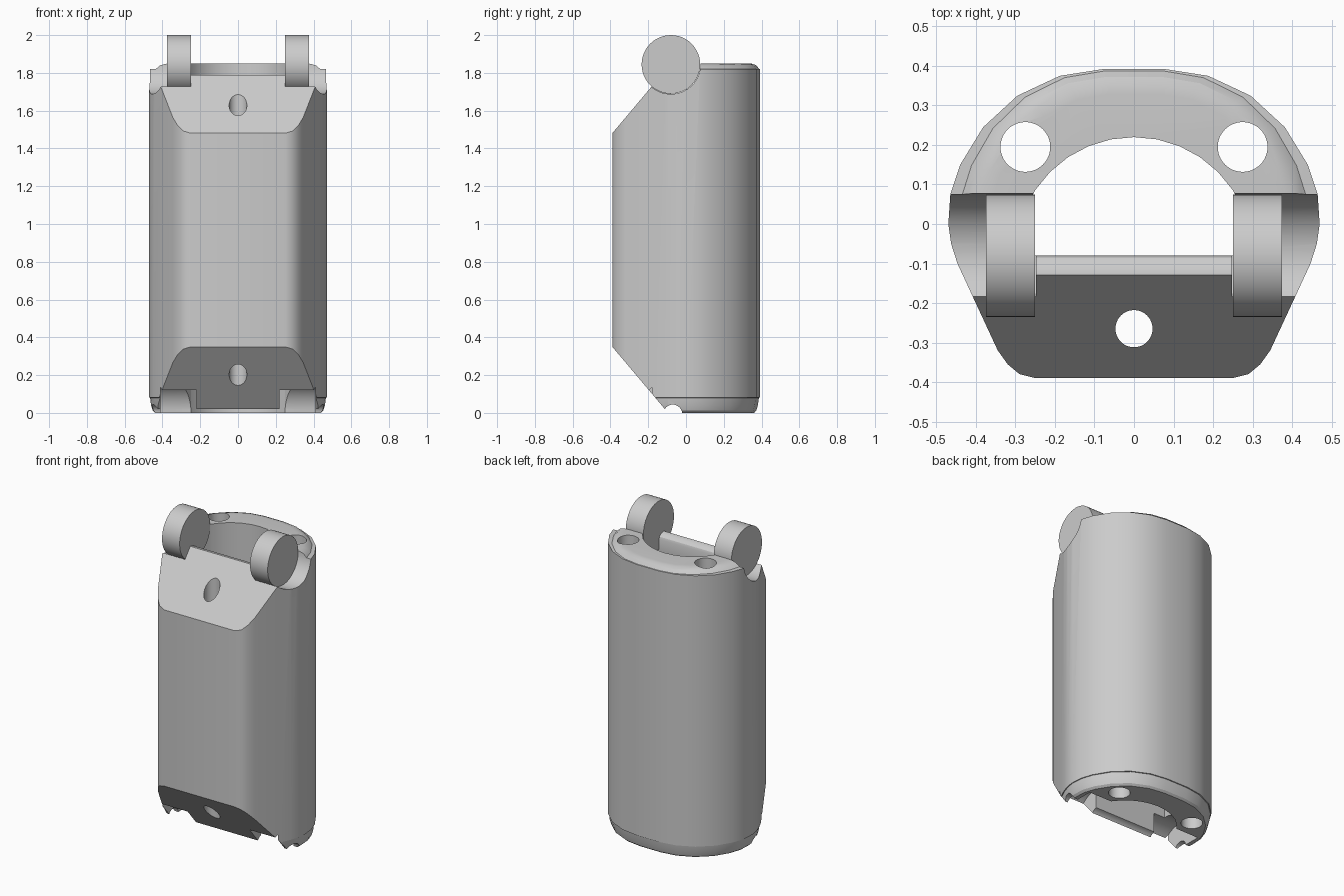
import bpy, bmesh, math

cube = bpy.data.objects.get("Cube")
if cube:
    bpy.data.objects.remove(cube, do_unlink=True)

grey = bpy.data.materials.new("plain grey")
grey.use_nodes = True
grey.diffuse_color = (0.6, 0.6, 0.6, 1)
grey.node_tree.nodes["Principled BSDF"].inputs["Base Color"].default_value = (0.6, 0.6, 0.6, 1)


def loft(name, rings):
    """Skin a stack of equal rings and cap both ends."""
    bm = bmesh.new()
    loops = [[bm.verts.new(p) for p in ring] for ring in rings]
    n = len(loops[0])
    for a, b in zip(loops, loops[1:]):
        for i in range(n):
            j = (i + 1) % n
            bm.faces.new((a[i], a[j], b[j], b[i]))
    bm.faces.new(loops[0][::-1])
    bm.faces.new(loops[-1])
    bmesh.ops.recalc_face_normals(bm, faces=bm.faces)
    mesh = bpy.data.meshes.new(name)
    bm.to_mesh(mesh)
    bm.free()
    mesh.materials.append(grey)
    obj = bpy.data.objects.new(name, mesh)
    bpy.context.collection.objects.link(obj)
    return obj


def prism_x(name, pts, lo, hi):
    return loft(name, [[(x, y, z) for y, z in pts] for x in (lo, hi)])


def prism_z(name, pts, lo, hi):
    return loft(name, [[(x, y, z) for x, y in pts] for z in (lo, hi)])


def circle(cx, cy, r, n=48, turn=2 * math.pi):
    return [(cx + r * math.cos(turn * i / n), cy + r * math.sin(turn * i / n)) for i in range(n)]


def smooth(obj):
    bpy.ops.object.select_all(action='DESELECT')
    obj.select_set(True)
    bpy.context.view_layer.objects.active = obj
    bpy.ops.object.shade_smooth_by_angle(angle=math.radians(28))


def cut(body, cutter):
    mod = body.modifiers.new("cut", 'BOOLEAN')
    mod.operation = 'DIFFERENCE'
    mod.solver = 'EXACT'
    mod.object = cutter
    cutter.hide_render = True
    bpy.context.view_layer.objects.active = body
    bpy.ops.object.modifier_apply(modifier=mod.name)
    bpy.data.objects.remove(cutter, do_unlink=True)


# Outer shell: half outline mirrored, stacked with rounded ends
half = [(0.25, -0.39), (0.29, -0.38), (0.32, -0.355), (0.345, -0.32), (0.41, -0.18),
        (0.447, -0.1), (0.463, -0.05), (0.47, 0.0), (0.465, 0.075), (0.44, 0.15),
        (0.382, 0.245), (0.295, 0.325), (0.188, 0.375), (0.08, 0.392)]
outline = half + [(-x, y) for x, y in reversed(half)]
layers = [(0, 0.93, 0.92), (0.012, 0.96, 0.95), (0.04, 0.98, 0.97), (0.08, 0.99, 0.985),
          (0.081, 1, 1), (1.82, 1, 1), (1.821, 0.935, 0.988), (1.84, 0.89, 0.95),
          (1.848, 0.83, 0.9), (1.85, 0.77, 0.84)]
body = loft("finger_segment_shell",
            [[(x * sx, y * sy, z) for x, y in outline] for z, sx, sy in layers])

# Sloped front, top and bottom
cut(body, prism_x("top_slope", [(-0.5, 1.35), (-0.09, 1.837), (-0.09, 2.2), (-0.5, 2.2)], -1, 1))
cut(body, prism_x("bottom_slope", [(-0.5, 0.48), (-0.095, 0.0), (-0.095, -0.2), (-0.5, -0.2)], -1, 1))

# Half-round channel through the length
channel = circle(0, -0.08, 0.3, 16, math.pi) + [(-0.3, -0.08)]
cut(body, prism_z("channel", channel, -1, 3))

# Rounded lip between the knuckles
lip = [(-0.5, 1.79), (-0.125, 1.79), (-0.1, 1.783), (-0.085, 1.77), (-0.078, 1.75),
       (0.0, 1.75), (0.0, 2.2), (-0.5, 2.2)]
cut(body, prism_x("lip_cut", lip, -0.25, 0.25))

# Long holes: one in the front wall, two in the back wall
for x, y, r in ((0, -0.265, 0.047), (0.275, 0.195, 0.063), (-0.275, 0.195, 0.063)):
    cut(body, prism_z("long_hole", circle(x, y, r), -1, 3))

# Axle groove under the body
cut(body, prism_x("axle_groove", circle(-0.07, -0.006, 0.05, 32), -1, 1))

# Knuckle seats above, knuckle sockets below, and the knuckles themselves
for side, s in (("left", 1), ("right", -1)):
    seat = circle(-0.08, 1.845, 0.157, 32, math.pi)
    seat = [(y, 2 * 1.845 - z) for y, z in seat] + [(-0.237, 1.845), (-0.237, 2.3), (0.077, 2.3)]
    cut(body, prism_x("seat_cut", seat, s * 0.248, s * 0.8))
    cut(body, prism_x("socket_cut", circle(-0.08, 0, 0.168), s * 0.22, s * 0.41))
    smooth(prism_x(side + "_knuckle", circle(-0.08, 1.845, 0.155), s * 0.25, s * 0.375))

smooth(body)
